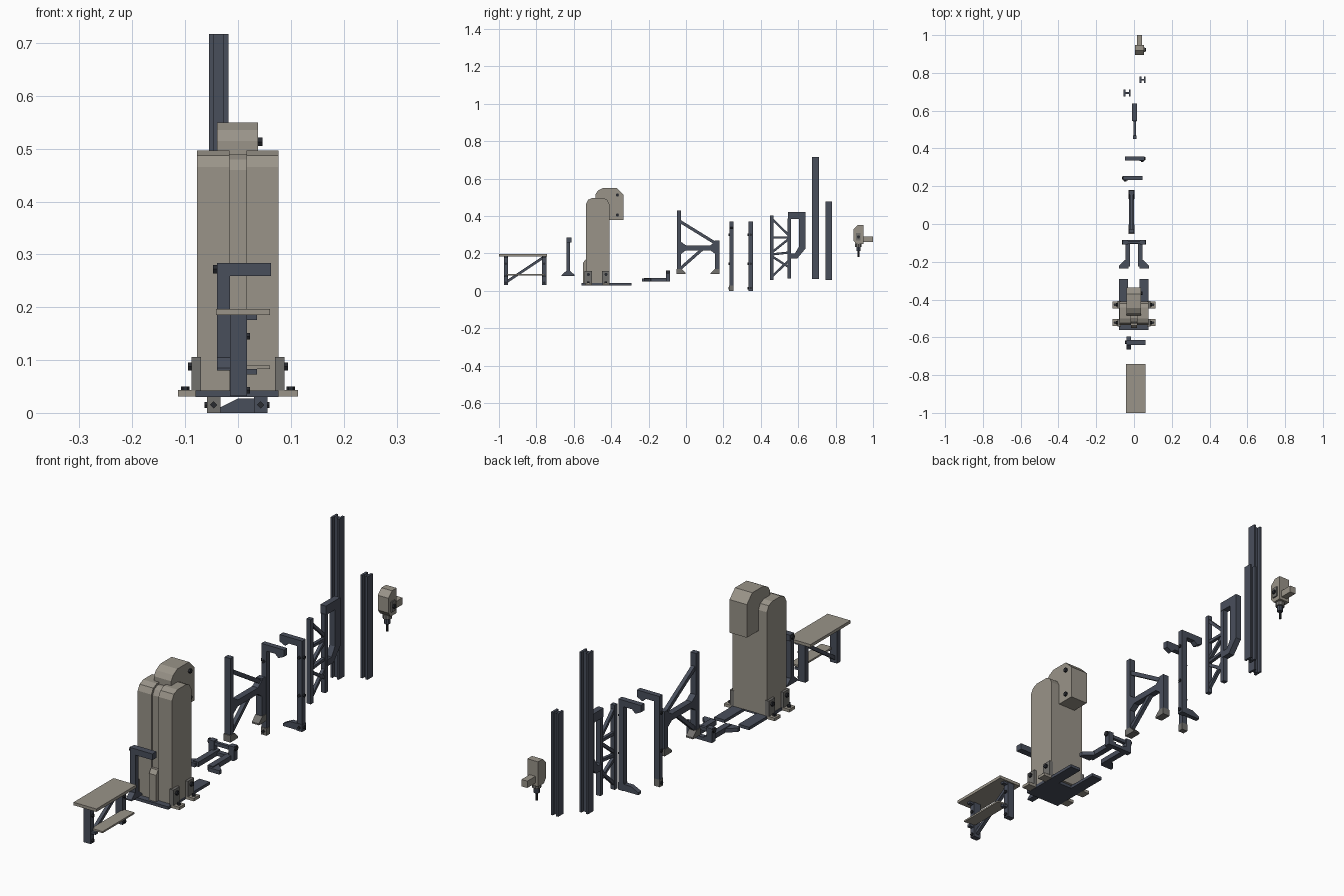
import bpy, bmesh, math
from mathutils import Vector


def mat(name, c):
    m = bpy.data.materials.new(name)
    m.diffuse_color = (*c, 1)
    return m


BEIGE = mat("warm_grey_paint", (0.32, 0.295, 0.25))
SLATE = mat("slate_steel", (0.066, 0.077, 0.105))
FOOT = mat("foot_grey", (0.17, 0.165, 0.155))
BLACK = mat("bolt_black", (0.022, 0.024, 0.03))


def prism(name, pts, axis, a, b, m):
    """Extrude a 2D profile along an axis. x: (y,z), y: (x,z), z: (x,y)."""
    put = {"x": lambda p, t: (t, p[0], p[1]),
           "y": lambda p, t: (p[0], t, p[1]),
           "z": lambda p, t: (p[0], p[1], t)}[axis]
    bm = bmesh.new()
    lo = [bm.verts.new(put(p, a)) for p in pts]
    hi = [bm.verts.new(put(p, b)) for p in pts]
    n = len(pts)
    bm.faces.new(lo)
    bm.faces.new(hi[::-1])
    for i in range(n):
        bm.faces.new((lo[i], hi[i], hi[(i + 1) % n], lo[(i + 1) % n]))
    bmesh.ops.recalc_face_normals(bm, faces=bm.faces)
    me = bpy.data.meshes.new(name)
    bm.to_mesh(me)
    bm.free()
    me.materials.append(m)
    ob = bpy.data.objects.new(name, me)
    bpy.context.collection.objects.link(ob)
    return ob


def box(name, x0, x1, y0, y1, z0, z1, m=SLATE):
    return prism(name, [(x0, y0), (x1, y0), (x1, y1), (x0, y1)], "z", z0, z1, m)


def brace(name, p, q, w, x0, x1, m=SLATE):
    """Flat bar in the y-z plane from p to q."""
    p, q = Vector(p), Vector(q)
    d = (q - p).normalized() * w / 2
    n = Vector((-d.y, d.x))
    return prism(name, [p + n, q + n, q - n, p - n], "x", x0, x1, m)


def bolt(name, c, axis, a, b, r=0.009, m=BLACK, n=6):
    pts = [(c[0] + r * math.cos(i * math.tau / n), c[1] + r * math.sin(i * math.tau / n)) for i in range(n)]
    return prism(name, pts, axis, a, b, m)


# Work table with posts, shelf and brace
box("table_top", -0.042, 0.061, -1, -0.742, 0.185, 0.197, BEIGE)
for y in (-0.963, -0.758):
    box("table_post", -0.015, 0.017, y - 0.011, y + 0.011, 0.032, 0.185)
    box("table_shelf_bracket", 0.013, 0.036, y - 0.008, y + 0.008, 0.073, 0.083)
    box("table_top_bracket", 0.013, 0.036, y - 0.008, y + 0.008, 0.176, 0.185)
    for z in (0.043, 0.145):
        bolt("table_bolt", (y, z), "x", 0.017, 0.023, 0.007)
box("table_shelf", 0.011, 0.061, -0.96, -0.755, 0.083, 0.09, BEIGE)
brace("table_brace", (-0.957, 0.05), (-0.762, 0.18), 0.014, -0.006, 0.008)

# Single arm bracket
box("arm_post", -0.04, -0.015, -0.64, -0.62, 0.1, 0.284)
box("arm_beam", -0.04, 0.062, -0.64, -0.613, 0.259, 0.284)
prism("arm_foot", [(-0.665, 0.08), (-0.595, 0.08), (-0.595, 0.085), (-0.618, 0.105), (-0.642, 0.105), (-0.665, 0.085)],
      "x", -0.04, -0.015, SLATE)
bolt("arm_bolt", (-0.627, 0.272), "x", -0.047, -0.04)

# Machine column: two casings and a recessed centre strip
casing = [(-0.535, 0.042), (-0.535, 0.465), (-0.523, 0.487), (-0.5, 0.497), (-0.443, 0.497),
          (-0.422, 0.487), (-0.41, 0.465), (-0.41, 0.042)]
inner = [(-0.527, 0.042), (-0.527, 0.46), (-0.516, 0.48), (-0.498, 0.489), (-0.443, 0.489), (-0.41, 0.465), (-0.41, 0.042)]
prism("column_left", casing, "x", -0.078, -0.016, BEIGE)
prism("column_right", casing, "x", 0.016, 0.077, BEIGE)
prism("column_centre_strip", inner, "x", -0.016, 0.016, BEIGE)
prism("column_lower_cover", [(-0.55, 0.042), (-0.55, 0.15), (-0.538, 0.167), (-0.52, 0.167), (-0.52, 0.042)],
      "x", -0.016, 0.016, BEIGE)
prism("column_head", [(-0.485, 0.46), (-0.485, 0.515), (-0.472, 0.535), (-0.445, 0.55), (-0.37, 0.55), (-0.335, 0.515),
                      (-0.335, 0.38), (-0.43, 0.38)], "x", -0.04, 0.038, BEIGE)
for z in (0.405, 0.513):
    bolt("head_bolt", (-0.367, z), "x", 0.038, 0.046)

# Slotted base plate with clamp tabs
prism("base_plate", [(-0.08, -0.56), (0.077, -0.56), (0.077, -0.292), (0.03, -0.292), (0.03, -0.42),
                     (-0.032, -0.42), (-0.032, -0.292), (-0.08, -0.292)], "z", 0.03, 0.042, SLATE)
for s in (-1, 1):
    for y in (-0.522, -0.428):
        box("clamp_tab", min(s * 0.07, s * 0.114), max(s * 0.07, s * 0.114), y - 0.019, y + 0.019, 0.031, 0.043, BEIGE)
        box("clamp_bracket", min(s * 0.07, s * 0.088), max(s * 0.07, s * 0.088), y - 0.02, y + 0.02, 0.042, 0.106, FOOT)
        bolt("clamp_bolt", (y, 0.088), "x", s * 0.088, s * 0.095)
        bolt("tab_bolt", (s * 0.1, y), "z", 0.042, 0.05, 0.008)

# Low fork carriage
for s in (-1, 1):
    c = s * 0.033
    box("fork_rail", c - 0.012, c + 0.012, -0.225, -0.085, 0.05, 0.07)
    o = s * 0.045
    prism("fork_foot", [(s * 0.03, -0.235), (s * 0.08, -0.235), (s * 0.08, -0.222), (o, -0.188), (s * 0.03, -0.188)],
          "z", 0.05, 0.066, SLATE)
    box("fork_upright", s * 0.045 - 0.012, s * 0.045 + 0.012, -0.108, -0.085, 0.05, 0.108)
    bolt("fork_bolt", (-0.097, 0.1), "x", s * 0.057, s * 0.063, 0.011)
box("fork_crossbar", -0.05, 0.05, -0.103, -0.09, 0.088, 0.102)
box("fork_lower_crossbar", -0.05, 0.05, -0.105, -0.085, 0.05, 0.064)

# Braced side frame
X0, X1 = -0.027, -0.001
box("frame_tall_post", X0, X1, -0.048, -0.026, 0.1, 0.43)
box("frame_short_post", X0, X1, 0.155, 0.178, 0.1, 0.27)
box("frame_rail", X0, X1, -0.03, 0.16, 0.217, 0.243)
brace("frame_upper_brace", (-0.03, 0.37), (0.165, 0.25), 0.016, X0 + 0.005, X1 - 0.005)
brace("frame_lower_brace", (-0.035, 0.115), (0.09, 0.225), 0.016, X0 + 0.005, X1 - 0.005)
for y, s in ((-0.03, 1), (0.16, -1)):
    prism("frame_gusset", [(y, 0.265), (y + s * 0.03, 0.243), (y + s * 0.03, 0.217), (y, 0.195)], "x", X0, X1, SLATE)
prism("frame_foot_front", [(-0.052, 0.09), (-0.002, 0.09), (-0.002, 0.096), (-0.024, 0.118), (-0.052, 0.118)],
      "x", X0 - 0.003, X1 + 0.003, FOOT)
prism("frame_foot_back", [(0.132, 0.09), (0.18, 0.09), (0.18, 0.118), (0.155, 0.118), (0.132, 0.096)],
      "x", X0 - 0.003, X1 + 0.003, FOOT)

# Pair of hooked posts, arms reaching in opposite directions
for name, y0, y1, c, s, foot in (("left_hook", 0.233, 0.254, -0.046, 1, FOOT), ("right_hook", 0.335, 0.358, 0.043, -1, SLATE)):
    box(name + "_post", c - 0.012, c + 0.012, y0, y1, 0.03, 0.37)
    box(name + "_foot", c - 0.013, c + 0.013, y0 - 0.002, y1, 0, 0.03, foot)
    prism(name + "_arm", [(c, 0.37), (c + s * 0.09, 0.37), (c + s * 0.09, 0.342), (c + s * 0.065, 0.33),
                          (c + s * 0.05, 0.344), (c, 0.344)], "y", y0, y1, SLATE)
    for z in (0.015, 0.145, 0.3):
        bolt(name + "_bolt", (c, z), "y", y0 - 0.007, y0, 0.007, BLACK, 4)
        bolt(name + "_side_bolt", ((y0 + y1) / 2, z), "x", c - s * 0.012, c - s * 0.017, 0.007)
prism("right_hook_toe", [(0.035, 0), (0.035, 0.027), (0, 0.027), (-0.034, 0.01), (-0.034, 0)], "y", 0.337, 0.356, SLATE)

# Lattice truss with C-shaped hanger
for y, z0, z1 in ((0.459, 0.057, 0.402), (0.552, 0.067, 0.388)):
    box("truss_post", -0.006, 0.013, y - 0.009, y + 0.009, z0, z1)
for i, (a, b) in enumerate(((0.385, 0.295), (0.285, 0.285), (0.205, 0.28), (0.195, 0.205), (0.185, 0.125), (0.075, 0.165))):
    brace("truss_brace_%d" % i, (0.459, a), (0.552, b), 0.012, -0.003, 0.01)
hanger = [(0.545, 0.422), (0.638, 0.422), (0.638, 0.225), (0.595, 0.173), (0.555, 0.173), (0.555, 0.2),
          (0.582, 0.2), (0.603, 0.235), (0.603, 0.385), (0.545, 0.385)]
prism("truss_hanger", hanger, "x", -0.01, 0.015, SLATE)

# Two free-standing H-section beams
for name, x0, x1, y0, y1, z0, z1 in (("tall_beam", -0.055, -0.018, 0.675, 0.711, 0.063, 0.717),
                                     ("short_beam", 0.03, 0.062, 0.746, 0.781, 0.057, 0.477)):
    yc, t = (y0 + y1) / 2, 0.009
    prism(name, [(x0, y0), (x0 + t, y0), (x0 + t, yc - t / 2), (x1 - t, yc - t / 2), (x1 - t, y0), (x1, y0),
                 (x1, y1), (x1 - t, y1), (x1 - t, yc + t / 2), (x0 + t, yc + t / 2), (x0 + t, y1), (x0, y1)],
          "z", z0, z1, SLATE)

# Drill head with rear mount and stepped spindle
prism("drill_body", [(0.895, 0.27), (0.895, 0.33), (0.918, 0.352), (0.948, 0.352), (0.948, 0.25), (0.91, 0.25)],
      "x", 0.004, 0.052, BEIGE)
box("drill_rear_mount", 0.016, 0.042, 0.948, 1.0, 0.262, 0.29, BEIGE)
box("drill_side_plate", 0.052, 0.057, 0.91, 0.934, 0.268, 0.31, FOOT)
bolt("drill_side_knob", (0.922, 0.289), "x", 0.057, 0.063, 0.009)
for name, r, z0, z1, m in (("drill_collar", 0.018, 0.234, 0.252, FOOT), ("drill_chuck", 0.012, 0.212, 0.234, SLATE),
                           ("drill_bit", 0.005, 0.18, 0.212, BLACK)):
    bolt(name, (0.028, 0.922), "z", z0, z1, r, m, 10)
